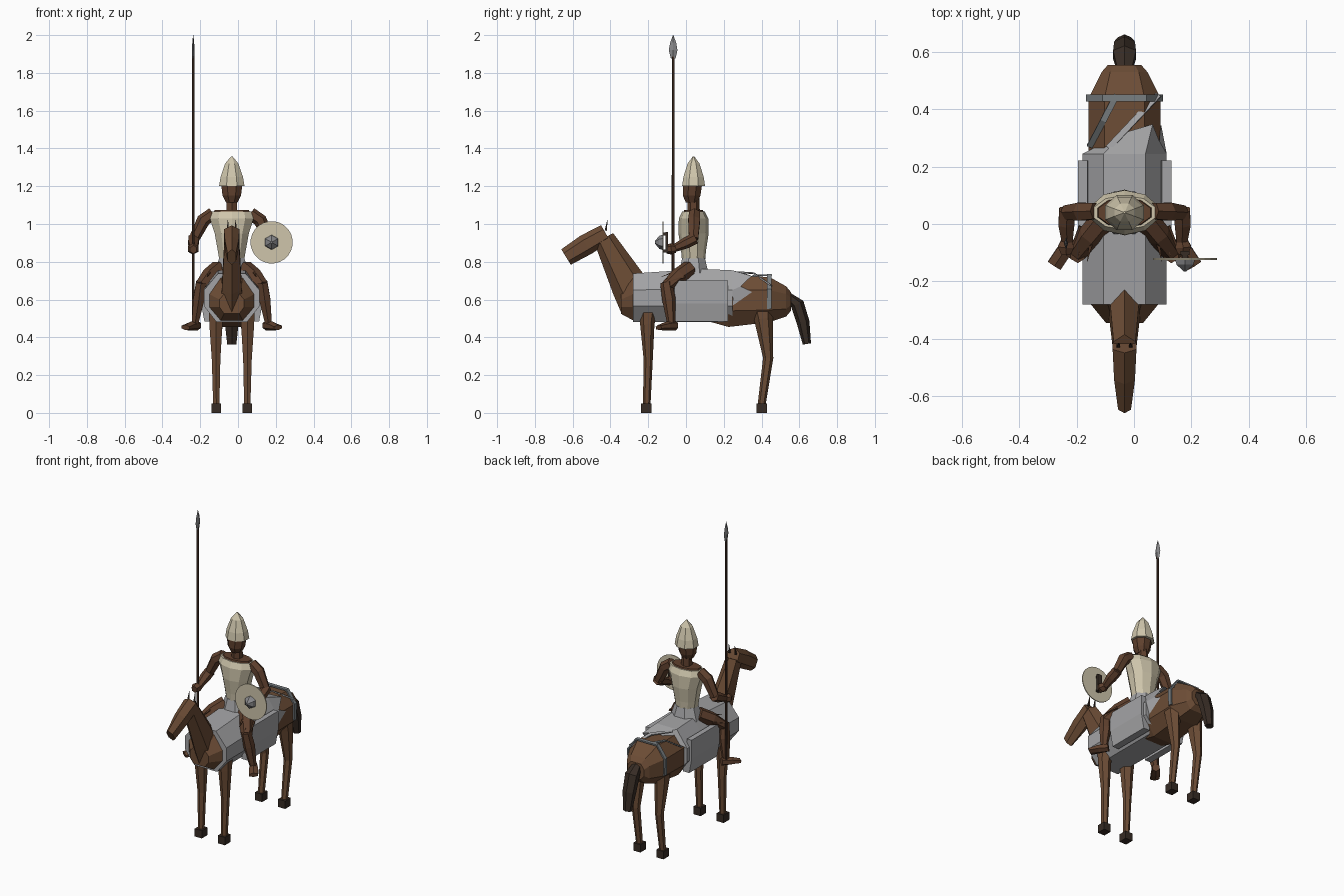
import bpy, bmesh, math
from mathutils import Vector

CX = -0.033  # mirror plane of horse and rider


def mat(name, r, g, b):
    m = bpy.data.materials.new(name)
    m.diffuse_color = (r, g, b, 1)
    return m


BROWN = mat("horse_brown", 0.15, 0.073, 0.036)
SKIN = mat("skin_brown", 0.115, 0.052, 0.027)
DARK = mat("dark_hair", 0.038, 0.025, 0.018)
WOOD = mat("spear_wood", 0.06, 0.03, 0.018)
GREY = mat("cloth_grey", 0.37, 0.37, 0.38)
STRAP = mat("strap_grey", 0.19, 0.21, 0.22)
STEEL = mat("steel", 0.25, 0.25, 0.26)
CREAM = mat("linen_cream", 0.62, 0.56, 0.41)


def mesh(name, verts, faces, m):
    me = bpy.data.meshes.new(name)
    me.from_pydata([tuple(v) for v in verts], [], faces)
    bm = bmesh.new()
    bm.from_mesh(me)
    bmesh.ops.recalc_face_normals(bm, faces=bm.faces)
    bm.to_mesh(me)
    bm.free()
    me.materials.append(m)
    ob = bpy.data.objects.new(name, me)
    bpy.context.collection.objects.link(ob)
    return ob


def loft(name, rings, m):
    """Skin equal-length rings and cap both ends."""
    n = len(rings[0])
    verts = [v for r in rings for v in r]
    faces = [(k * n + i, k * n + (i + 1) % n, (k + 1) * n + (i + 1) % n, (k + 1) * n + i)
             for k in range(len(rings) - 1) for i in range(n)]
    faces += [tuple(range(n)), tuple(range(len(verts) - n, len(verts)))]
    return mesh(name, verts, faces, m)


def tube(name, pts, m, n=6, side=(1, 0, 0), axis=None, phase=None):
    """Limb along points (x, y, z, half width, half depth)."""
    c = [Vector(p[:3]) for p in pts]
    ph = math.pi / n if phase is None else phase
    rings = []
    for i, p in enumerate(pts):
        t = Vector(axis) if axis else (c[min(i + 1, len(c) - 1)] - c[max(i - 1, 0)]).normalized()
        a = (Vector(side) - t * t.dot(Vector(side))).normalized()
        b = t.cross(a)
        rings.append([c[i] + a * p[3] * math.cos(ph + math.tau * k / n)
                      + b * p[4] * math.sin(ph + math.tau * k / n) for k in range(n)])
    return loft(name, rings, m)


def box(name, lo, hi, m):
    (x0, y0, z0), (x1, y1, z1) = lo, hi
    return loft(name, [[(x0, y0, z), (x1, y0, z), (x1, y1, z), (x0, y1, z)] for z in (z0, z1)], m)


def barrel(name, secs, m):
    """Eight-sided trunk; sections (y, half width, top half, bottom half, four heights)."""
    rings = []
    for y, hw, tw, bw, zt, zu, zl, zb in secs:
        half = [(tw, zt), (hw, zu), (hw, zl), (bw, zb)]
        rings.append([(CX + x, y, z) for x, z in half] + [(CX - x, y, z) for x, z in reversed(half)])
    return loft(name, rings, m)


# horse trunk
barrel("horse_chest", [
    (-0.345, 0.065, 0.04, 0.04, 0.63, 0.60, 0.56, 0.525),
    (-0.275, 0.122, 0.06, 0.06, 0.72, 0.63, 0.56, 0.487),
    (0.0, 0.12, 0.06, 0.06, 0.73, 0.64, 0.57, 0.49)], BROWN)
barrel("horse_rump", [
    (0.10, 0.11, 0.06, 0.06, 0.70, 0.63, 0.56, 0.49),
    (0.225, 0.125, 0.07, 0.07, 0.725, 0.65, 0.54, 0.455),
    (0.44, 0.125, 0.07, 0.07, 0.72, 0.65, 0.545, 0.48),
    (0.53, 0.08, 0.05, 0.05, 0.67, 0.63, 0.55, 0.51),
    (0.555, 0.058, 0.035, 0.035, 0.64, 0.61, 0.57, 0.54)], BROWN)
# neck and head
tube("horse_neck", [(CX, -0.25, 0.59, 0.07, 0.11), (CX, -0.30, 0.675, 0.06, 0.097),
                    (CX, -0.435, 0.925, 0.044, 0.056)], BROWN, 6, phase=math.pi / 6)
tube("horse_head", [(CX, -0.425, 0.95, 0.048, 0.05), (CX, -0.53, 0.89, 0.042, 0.056),
                    (CX, -0.635, 0.825, 0.026, 0.048)], BROWN, 6)
# tail
tube("horse_tail", [(CX, 0.54, 0.62, 0.03, 0.02), (CX, 0.59, 0.575, 0.046, 0.036),
                    (CX, 0.62, 0.48, 0.042, 0.034), (CX, 0.64, 0.365, 0.028, 0.022)], DARK, 6)

# caparison over the trunk and its ragged rear edge
barrel("horse_cloth", [
    (-0.28, 0.147, 0.073, 0.08, 0.738, 0.65, 0.565, 0.48),
    (0.08, 0.147, 0.073, 0.08, 0.762, 0.66, 0.565, 0.48),
    (0.245, 0.147, 0.073, 0.08, 0.755, 0.65, 0.565, 0.48)], GREY)
mesh("cloth_rear_edge", [
    (-0.18, 0.245, 0.65), (-0.106, 0.245, 0.755), (0.04, 0.245, 0.755), (0.114, 0.245, 0.65),
    (-0.03, 0.32, 0.735), (0.065, 0.348, 0.725), (0.088, 0.29, 0.67),
    (0.094, 0.35, 0.64), (0.094, 0.25, 0.57)],
    [(0, 1, 4), (1, 2, 5, 4), (2, 3, 6, 5), (3, 8, 7, 6)], GREY)

# straps over the rump
half = [(0.127, 0.55), (0.129, 0.655), (0.075, 0.73)]
path = [(CX - x, z) for x, z in half] + [(CX + x, z) for x, z in reversed(half)]
tube("rump_strap", [(x, 0.44, z, 0.017, 0.007) for x, z in path], STRAP, 4, side=(0, 1, 0))
for i, (a, b) in enumerate([((-0.06, 0.45, 0.73), (-0.155, 0.27, 0.665)),
                            ((0.085, 0.45, 0.675), (-0.09, 0.265, 0.745))]):
    mid = [(p + q) / 2 for p, q in zip(a, b)]
    mid[2] += 0.03
    tube(f"diagonal_strap_{i}", [(*p, 0.015, 0.005) for p in (a, mid, b)], [STRAP, GREY][i], 4)

# helmet, head and neck of the rider
HY = 0.04
up = dict(axis=(0, 0, 1))
tube("rider_neck", [(CX, HY, 1.05, 0.034, 0.034), (CX, HY, 1.15, 0.03, 0.03)], SKIN, 6, **up)
tube("rider_head", [(CX, 0.03, 1.115, 0.034, 0.034), (CX, 0.03, 1.15, 0.053, 0.05),
                    (CX, 0.035, 1.22, 0.062, 0.056)], SKIN, 8, **up)
tube("helmet", [(CX, HY, 1.20, 0.073, 0.066), (CX, HY, 1.25, 0.064, 0.058),
                (CX, HY, 1.32, 0.038, 0.034), (CX, HY, 1.358, 0.004, 0.004)], CREAM, 8, **up)
# torso, shoulders and skirt
tube("tunic", [(CX, HY, 0.815, 0.07, 0.062), (CX, HY, 0.86, 0.078, 0.066),
               (CX, HY, 0.95, 0.095, 0.08), (CX, HY, 1.03, 0.122, 0.078),
               (CX, HY, 1.065, 0.112, 0.06)], CREAM, 10, **up)
tube("shoulders", [(CX, HY, 1.05, 0.105, 0.057), (CX, HY, 1.074, 0.095, 0.05)], SKIN, 10, **up)
tube("skirt", [(CX, HY, 0.74, 0.10, 0.085), (CX, HY, 0.82, 0.072, 0.065)], GREY, 8, **up)

for s, tag in ((-1, "right"), (1, "left")):
    def X(d):
        return CX + s * d

    # horse legs, hooves and ears
    tube(f"front_leg_{tag}", [(X(0.083), -0.20, 0.56, 0.044, 0.052), (X(0.084), -0.205, 0.47, 0.04, 0.038),
                              (X(0.083), -0.20, 0.28, 0.026, 0.024), (X(0.082), -0.208, 0.04, 0.019, 0.02)],
         BROWN, 6)
    tube(f"rear_leg_{tag}", [(X(0.08), 0.40, 0.58, 0.045, 0.065), (X(0.083), 0.41, 0.50, 0.042, 0.05),
                             (X(0.083), 0.435, 0.29, 0.025, 0.027), (X(0.082), 0.40, 0.04, 0.019, 0.021)],
         BROWN, 6)
    for end, y in (("front", -0.21), ("rear", 0.40)):
        box(f"{end}_hoof_{tag}", (X(0.082) - 0.025, y - 0.028, 0), (X(0.082) + 0.025, y + 0.028, 0.05), DARK)
    tube(f"horse_ear_{tag}", [(X(0.022), -0.425, 0.965, 0.008, 0.008),
                              (X(0.02), -0.415, 1.025, 0.001, 0.001)], DARK, 4)
    # saddle side panels
    flap = [(0.13, 0.70), (0.163, 0.70), (0.163, 0.58), (0.145, 0.485), (0.10, 0.485)]
    loft(f"saddle_panel_{tag}", [[(X(d), y, z) for d, z in flap] for y in (-0.06, 0.222)], GREY)
    # rider arm and hand
    tube(f"upper_arm_{tag}", [(X(0.10), 0.045, 1.055, 0.032, 0.034), (X(0.15), 0.043, 1.02, 0.036, 0.036),
                              (X(0.20), 0.04, 0.92, 0.028, 0.028)], SKIN, 6, side=(0, 1, 0))
    tube(f"forearm_{tag}", [(X(0.20), 0.05, 0.925, 0.032, 0.03), (X(0.203), 0.0, 0.90, 0.032, 0.03),
                            (X(0.20), -0.065, 0.87, 0.021, 0.02)], SKIN, 6)
    tube(f"hand_{tag}", [(X(0.20), -0.055, 0.87, 0.022, 0.022), (X(0.205), -0.08, 0.868, 0.032, 0.03),
                         (X(0.203), -0.105, 0.865, 0.02, 0.022)], SKIN, 6)
    # rider leg and foot
    tube(f"thigh_{tag}", [(X(0.07), 0.02, 0.765, 0.045, 0.045), (X(0.12), -0.04, 0.725, 0.043, 0.043),
                          (X(0.165), -0.10, 0.67, 0.033, 0.033)], SKIN, 6, side=(0, 0, 1))
    tube(f"shin_{tag}", [(X(0.163), -0.105, 0.69, 0.03, 0.032), (X(0.175), -0.09, 0.60, 0.034, 0.036),
                         (X(0.195), -0.078, 0.47, 0.02, 0.021)], SKIN, 6)
    tube(f"foot_{tag}", [(X(0.18), -0.055, 0.463, 0.024, 0.026), (X(0.215), -0.10, 0.46, 0.03, 0.024),
                         (X(0.245), -0.145, 0.452, 0.03, 0.014)], SKIN, 6)
    # pointed fringe over the thigh
    for i in range(3):
        tube(f"thigh_fringe_{tag}_{i}",
             [(X(0.11 + 0.02 * i), -0.03 + 0.01 * i, 0.76 - 0.02 * i, 0.014, 0.008),
              (X(0.13 + 0.03 * i), -0.13 + 0.02 * i, 0.72 - 0.012 * i, 0.001, 0.001)], SKIN, 4)

# spear
SX, SY = -0.237, -0.068
tube("spear_shaft", [(SX, SY, 0.46, 0.008, 0.008), (SX, SY, 1.89, 0.007, 0.007)], WOOD, 6, **up)
tube("spear_head", [(SX, SY, 1.875, 0.006, 0.012), (SX, SY, 1.92, 0.007, 0.023),
                    (SX, SY, 1.96, 0.005, 0.016), (SX, SY, 2.0, 0.001, 0.001)], STEEL, 4, phase=0, **up)

# shield with boss and grip
BX, BZ = 0.178, 0.903
front = dict(axis=(0, -1, 0))
tube("shield", [(BX, -0.119, BZ, 0.112, 0.112), (BX, -0.125, BZ, 0.112, 0.112)], CREAM, 24, **front)
tube("shield_boss", [(BX, -0.124, BZ, 0.04, 0.04), (BX, -0.142, BZ, 0.034, 0.034),
                     (BX, -0.165, BZ, 0.006, 0.006)], STEEL, 6, **front)
box("shield_grip", (BX - 0.016, -0.108, 0.848), (BX + 0.016, -0.094, 0.958), DARK)
for i, z in enumerate((0.858, 0.948)):
    box(f"grip_mount_{i}", (BX - 0.01, -0.12, z - 0.008), (BX + 0.01, -0.1, z + 0.008), DARK)
